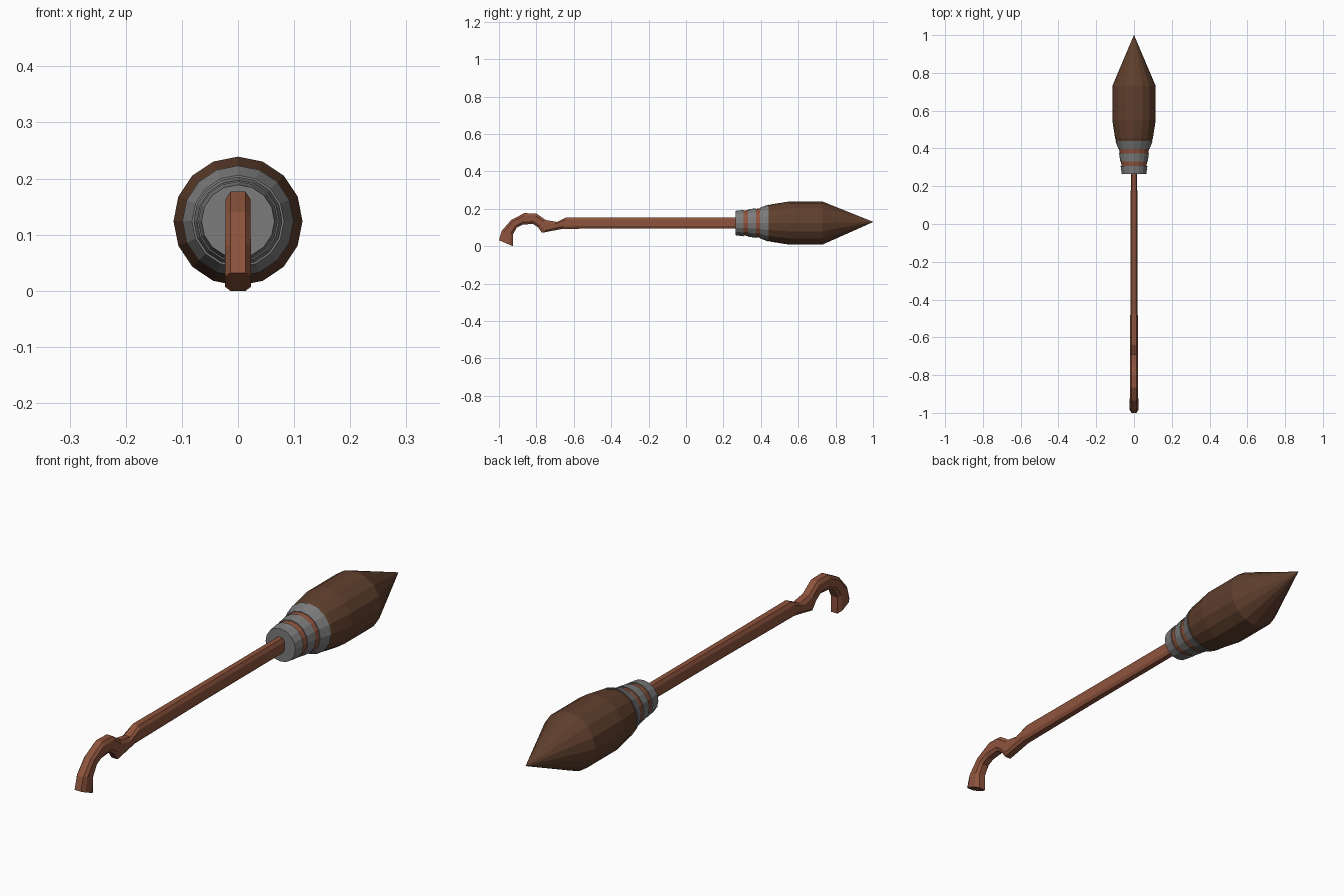
import bpy, bmesh, math

if "Cube" in bpy.data.objects:
    bpy.data.objects.remove(bpy.data.objects["Cube"])

AXIS_Z = 0.124


def material(name, rgb):
    m = bpy.data.materials.new(name)
    m.diffuse_color = (*rgb, 1)
    m.use_nodes = True
    m.node_tree.nodes["Principled BSDF"].inputs["Base Color"].default_value = m.diffuse_color
    return m


WOOD = material("reddish wood", (0.27, 0.088, 0.046))
STRAW = material("dark brown straw", (0.115, 0.05, 0.026))
METAL = material("grey metal", (0.2, 0.2, 0.2))


def finish(bm, name, mat):
    bmesh.ops.recalc_face_normals(bm, faces=bm.faces)
    me = bpy.data.meshes.new(name)
    bm.to_mesh(me)
    bm.free()
    me.materials.append(mat)
    ob = bpy.data.objects.new(name, me)
    bpy.context.collection.objects.link(ob)
    return ob


def skin(bm, rings):
    """Bridge consecutive vertex rings with quads and cap both ends."""
    for a, b in zip(rings, rings[1:]):
        n = len(a)
        for i in range(n):
            bm.faces.new((a[i], a[(i + 1) % n], b[(i + 1) % n], b[i]))
    bm.faces.new(rings[0])
    bm.faces.new(rings[-1])


def turned(name, profile, mat, sides=16):
    """Closed solid of revolution along y from (y, radius, centre z) stations."""
    bm = bmesh.new()
    rings = []
    for y, r, cz in profile:
        rings.append([bm.verts.new((r * math.sin(2 * math.pi * i / sides), y,
                                    cz + r * math.cos(2 * math.pi * i / sides)))
                      for i in range(sides)])
    skin(bm, rings)
    bmesh.ops.remove_doubles(bm, verts=bm.verts, dist=1e-4)
    return finish(bm, name, mat)


# bristle bundle with pointed end
turned("bristles", [(0.43, 0.092, AXIS_Z), (0.455, 0.1, AXIS_Z), (0.55, 0.115, AXIS_Z),
                    (0.73, 0.115, AXIS_Z), (1.0, 0.0006, 0.13)], STRAW)

# bound core seen between the metal bands
turned("binding_core", [(0.28, 0.062, AXIS_Z), (0.43, 0.084, AXIS_Z)], WOOD)

# three tapered metal bands
for i, (y0, r0, y1, r1) in enumerate([(0.265, 0.065, 0.308, 0.071),
                                      (0.332, 0.073, 0.374, 0.079),
                                      (0.396, 0.082, 0.44, 0.099)]):
    turned(f"metal_band_{i + 1}", [(y0, r0, AXIS_Z), (y1, r1, AXIS_Z)], METAL)

# handle and hook: upper edge point, lower edge point, half width
stations = [((0.28, 0.155), (0.28, 0.096), 0.017),
            ((-0.22, 0.155), (-0.22, 0.096), 0.018),
            ((-0.64, 0.155), (-0.66, 0.093), 0.021),
            ((-0.69, 0.130), (-0.77, 0.072), 0.022),
            ((-0.75, 0.140), (-0.79, 0.100), 0.022),
            ((-0.80, 0.175), (-0.82, 0.120), 0.022),
            ((-0.865, 0.177), (-0.875, 0.115), 0.022),
            ((-0.935, 0.140), (-0.905, 0.100), 0.022),
            ((-0.985, 0.083), (-0.925, 0.063), 0.023),
            ((-1.0, 0.032), (-0.925, 0.0), 0.023)]
# chamfered section: (fraction of half width, fraction from upper to lower edge)
section = [(0.6, 0), (1, 0.22), (1, 0.78), (0.6, 1),
           (-0.6, 1), (-1, 0.78), (-1, 0.22), (-0.6, 0)]
bm = bmesh.new()
rings = [[bm.verts.new((s * w, u[0] + t * (l[0] - u[0]), u[1] + t * (l[1] - u[1])))
          for s, t in section] for u, l, w in stations]
skin(bm, rings)
finish(bm, "hooked_handle", WOOD)
